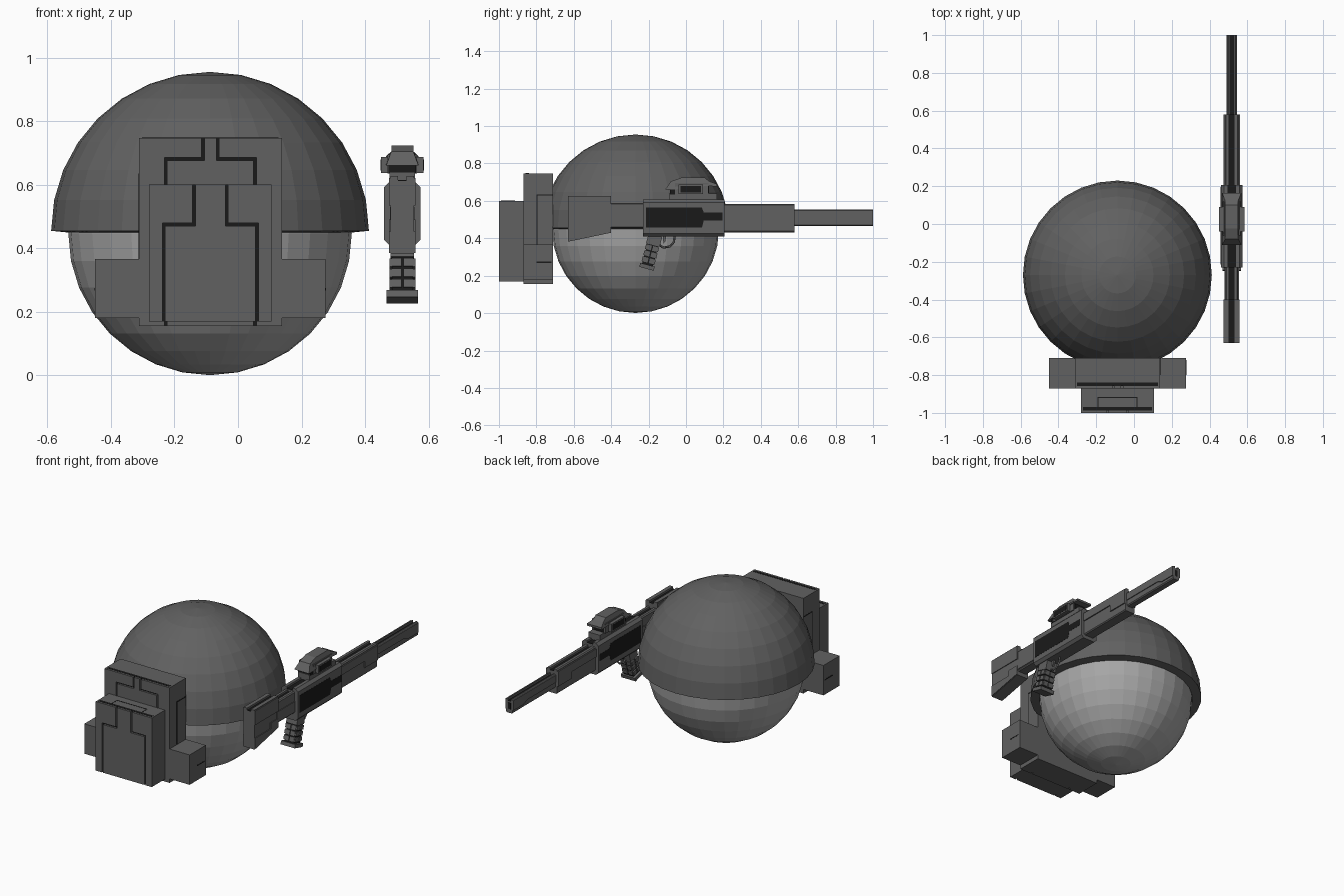
import bpy, bmesh
from math import radians, sin, cos
from mathutils import Vector

if "Cube" in bpy.data.objects:
    bpy.data.objects.remove(bpy.data.objects["Cube"])


def material(name, v):
    m = bpy.data.materials.new(name)
    m.diffuse_color = (v, v, v, 1)
    m.use_nodes = True
    m.node_tree.nodes["Principled BSDF"].inputs["Base Color"].default_value = m.diffuse_color
    return m


LIGHT = material("light_grey", 0.38)
GREY = material("dark_grey", 0.12)
BLACK = material("black", 0.01)
GX = 0.517  # rifle centre line


def finish(name, bm, mat):
    bmesh.ops.recalc_face_normals(bm, faces=bm.faces)
    me = bpy.data.meshes.new(name)
    bm.to_mesh(me)
    bm.free()
    me.materials.append(mat)
    ob = bpy.data.objects.new(name, me)
    bpy.context.collection.objects.link(ob)
    return ob


def prism(name, pts, a, b, axis='x', mat=GREY):
    """Extrude a (y,z) outline along x, or an (x,z) outline along y."""
    bm = bmesh.new()
    vs = [bm.verts.new((a, p, q) if axis == 'x' else (p, a, q)) for p, q in pts]
    f = bm.faces.new(vs)
    ext = bmesh.ops.extrude_face_region(bm, geom=[f])
    d = Vector((b - a, 0, 0)) if axis == 'x' else Vector((0, b - a, 0))
    bmesh.ops.translate(bm, vec=d, verts=[v for v in ext['geom'] if isinstance(v, bmesh.types.BMVert)])
    return finish(name, bm, mat)


def box(name, x, y, z, mat=GREY):
    return prism(name, [(y[0], z[0]), (y[1], z[0]), (y[1], z[1]), (y[0], z[1])], x[0], x[1], 'x', mat)


def sides(name, pts, inner, outer, mat=GREY):
    """Mirrored pair of plates on both flanks of the rifle."""
    for s, side in ((-1, "left"), (1, "right")):
        prism(f"{name}_{side}", pts, GX + s * inner, GX + s * outer, 'x', mat)


def rect(y0, y1, z0, z1):
    return [(y0, z0), (y1, z0), (y1, z1), (y0, z1)]


def sphere(name, loc, r, mat, half=False):
    bm = bmesh.new()
    bmesh.ops.create_uvsphere(bm, u_segments=32, v_segments=16, radius=r)
    if half:
        bmesh.ops.delete(bm, geom=[v for v in bm.verts if v.co.z < -1e-4], context='VERTS')
    ob = finish(name, bm, mat)
    ob.location = loc
    return ob


# Round body with a half-sphere helmet
sphere("body", (-0.088, -0.27, 0.447), 0.446, LIGHT)
helmet = sphere("helmet", (-0.088, -0.27, 0.455), 0.5, GREY, True)
rim = helmet.modifiers.new("thickness", 'SOLIDIFY')
rim.thickness = 0.053
rim.offset = -1

# Backpack: core, dark groove bed and raised front panels
PX = -0.087


def grooved_block(name, hw, y_front, y_back, z0, z1, neck, hip, z_step, g=0.009):
    box(name, (PX - hw, PX + hw), (y_front + 0.014, y_back), (z0, z1))
    box(name + "_groove", (PX - hw + 0.01, PX + hw - 0.01), (y_front + 0.012, y_front + 0.03),
        (z0 + 0.002, z1 + 0.001), BLACK)
    centre = [(neck, z1), (neck, z_step), (hip, z_step), (hip, z0)]
    prism(name + "_centre_panel", [(PX + x, z) for x, z in centre] + [(PX - x, z) for x, z in centre[::-1]],
          y_front, y_front + 0.015, 'y')
    outer = [(neck + g, z1), (neck + g, z_step + g), (hip + g, z_step + g), (hip + g, z0), (hw, z0), (hw, z1)]
    for s in (-1, 1):
        prism(name + "_side_panel", [(PX + s * x, z) for x, z in outer], y_front, y_front + 0.015, 'y')


grooved_block("backpack", 0.225, -0.87, -0.71, 0.155, 0.747, 0.019, 0.136, 0.676)
grooved_block("front_pocket", 0.193, -1.0, -0.87, 0.17, 0.60, 0.047, 0.142, 0.47)
for s in (-1, 1):
    # side pouches and seams on the flanks
    box("side_pouch", sorted((PX + s * 0.225, PX + s * 0.363)), (-0.87, -0.71), (0.18, 0.366))
    e = PX + s * 0.363
    box("pouch_seam", (e - 0.001, e + 0.001), (-0.80, -0.72), (0.268, 0.275), BLACK)
    e = PX + s * 0.225
    box("pack_seam_upright", (e - 0.001, e + 0.001), (-0.80, -0.793), (0.366, 0.635), BLACK)
    box("pack_seam_top", (e - 0.001, e + 0.001), (-0.80, -0.71), (0.628, 0.635), BLACK)
    box("pocket_top_seam", sorted((PX + s * 0.1, PX + s * 0.106)), (-0.985, -0.915), (0.595, 0.601), BLACK)
box("pocket_top_seam_rear", (PX - 0.106, PX + 0.106), (-0.921, -0.915), (0.595, 0.601), BLACK)


# Rifle: lengths with a slot along the top and a dark strip in it
def slotted(name, hw, y0, y1, z0, z1, g=0.013, c=0.006):
    half = [(hw - c, z0), (hw, z0 + c), (hw, z1 - c), (hw - c, z1), (g, z1), (g, z1 - 0.015)]
    prism(name, [(GX + x, z) for x, z in half] + [(GX - x, z) for x, z in half[::-1]], y0, y1, 'y')
    box(name + "_strip", (GX - g, GX + g), (y0 + 0.001, y1 - 0.001), (z1 - 0.02, z1 - 0.012), BLACK)


slotted("barrel", 0.023, 0.57, 1.0, 0.466, 0.553, 0.01)
sides("barrel_plate", [(0.57, 0.503), (0.86, 0.503), (0.90, 0.487), (1.0, 0.487), (1.0, 0.548), (0.57, 0.548)],
      0.02, 0.028)
box("muzzle_hole", (GX - 0.01, GX + 0.01), (0.99, 1.001), (0.49, 0.53), BLACK)

slotted("handguard", 0.036, 0.2, 0.58, 0.432, 0.583)
sides("handguard_plate", [(0.2, 0.522), (0.45, 0.522), (0.45, 0.48), (0.58, 0.48), (0.58, 0.573), (0.2, 0.573)],
      0.03, 0.043)

slotted("receiver", 0.057, -0.23, 0.206, 0.41, 0.608, 0.02, 0.016)
sides("receiver_panel", [(-0.215, 0.457), (0.085, 0.457), (0.095, 0.495), (0.195, 0.495), (0.195, 0.537),
                         (0.095, 0.537), (0.085, 0.565), (-0.215, 0.565)], 0.05, 0.058, BLACK)

# Stock and its connecting neck
slotted("stock_neck", 0.034, -0.41, -0.22, 0.455, 0.59)
sides("stock_neck_plate", rect(-0.41, -0.23, 0.465, 0.53), 0.03, 0.038)
STOCK = [(-0.63, 0.382), (-0.40, 0.43), (-0.40, 0.612), (-0.63, 0.612)]
prism("stock", STOCK, GX - 0.037, GX + 0.037)
for s in (-1, 1):
    box("stock_top_rail", sorted((GX + s * 0.013, GX + s * 0.037)), (-0.63, -0.40), (0.61, 0.627))
box("stock_strip", (GX - 0.013, GX + 0.013), (-0.629, -0.401), (0.608, 0.615), BLACK)
sides("stock_upper_plate", rect(-0.63, -0.40, 0.535, 0.622), 0.03, 0.042)
sides("stock_lower_plate", [(-0.63, 0.385), (-0.40, 0.433), (-0.40, 0.49), (-0.475, 0.49), (-0.475, 0.453),
                            (-0.63, 0.453)], 0.03, 0.042)

# Pistol grip, tilted backwards, with raised pads in three rows
TILT = radians(-15)


def grip_box(name, cx, cy, d, size, mat=GREY):
    hx, hy, hz = (v / 2 for v in size)
    ob = box(name, (-hx, hx), (-hy, hy), (-hz, hz), mat)
    ob.rotation_euler.x = TILT
    ob.location = (GX + cx, -0.165 + d * sin(TILT) + cy * cos(TILT), 0.41 - d * cos(TILT) + cy * sin(TILT))
    return ob


grip_box("grip_core", 0, 0, 0.085, (0.066, 0.06, 0.18), BLACK)
grip_box("grip_collar", 0, 0, 0.02, (0.074, 0.075, 0.055))
grip_box("grip_foot", 0, 0, 0.168, (0.098, 0.08, 0.022))
for row in range(3):
    d = 0.065 + 0.034 * row
    for s in (-1, 1):
        for cy in (-0.018, 0.018):
            grip_box("grip_side_pad", s * 0.034, cy, d, (0.014, 0.029, 0.026))
        for cy in (-0.03, 0.03):
            grip_box("grip_edge_pad", s * 0.018, cy, d, (0.03, 0.012, 0.026))

# Trigger and its guard
curve = bpy.data.curves.new("trigger_guard", 'CURVE')
curve.dimensions = '3D'
curve.bevel_depth = 0.006
curve.bevel_resolution = 0
path = [(-0.15, 0.368), (-0.12, 0.35), (-0.085, 0.357), (-0.065, 0.38), (-0.06, 0.415)]
spline = curve.splines.new('POLY')
spline.points.add(len(path) - 1)
for p, (y, z) in zip(spline.points, path):
    p.co = (GX, y, z, 1)
curve.materials.append(GREY)
bpy.context.collection.objects.link(bpy.data.objects.new("trigger_guard", curve))
prism("trigger", [(-0.125, 0.415), (-0.105, 0.415), (-0.11, 0.385), (-0.12, 0.372)], GX - 0.006, GX + 0.006)

# Sight: base, body, hood narrowed towards the top, lenses and side housings
box("sight_base", (GX - 0.04, GX + 0.04), (-0.09, 0.165), (0.6, 0.64))
box("sight_body", (GX - 0.046, GX + 0.046), (-0.06, 0.12), (0.635, 0.695))
hood = prism("sight_hood", [(-0.112, 0.66), (-0.08, 0.705), (-0.025, 0.724), (0.10, 0.724), (0.125, 0.705),
                            (0.165, 0.69), (0.165, 0.677), (0.11, 0.68), (-0.07, 0.66)], GX - 0.051, GX + 0.051)
for v in hood.data.vertices:
    if v.co.z > 0.7:
        v.co.x = GX + (v.co.x - GX) * 0.68
box("rear_lens", (GX - 0.043, GX + 0.043), (-0.085, -0.05), (0.635, 0.665), BLACK)
box("front_lens", (GX - 0.036, GX + 0.036), (0.11, 0.122), (0.64, 0.68), BLACK)
sides("sight_housing", rect(-0.04, 0.09, 0.637, 0.688), 0.04, 0.067)
sides("sight_window", rect(-0.03, 0.08, 0.645, 0.68), 0.06, 0.068, BLACK)
